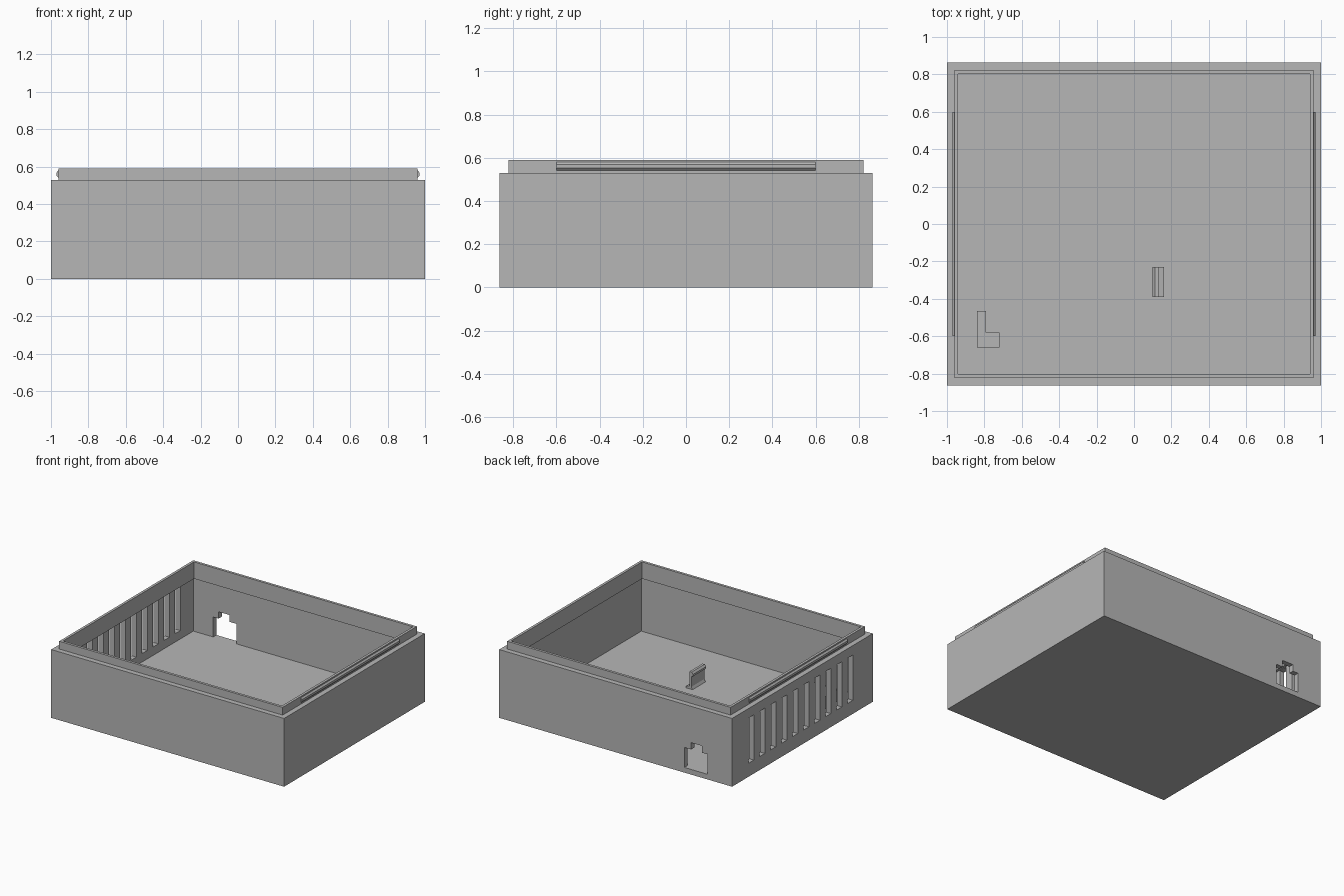
import bpy
import bmesh
from mathutils import Vector

old = bpy.data.objects.get("Cube")
if old:
    bpy.data.objects.remove(old, do_unlink=True)

grey = bpy.data.materials.new("plain grey")
grey.use_nodes = True
COLOUR = (0.47, 0.47, 0.47, 1)
grey.diffuse_color = COLOUR
grey.node_tree.nodes["Principled BSDF"].inputs["Base Color"].default_value = COLOUR

HALF_X, HALF_Y, HEIGHT = 1.0, 0.863, 0.53
WALL, LIP, LIP_LOW, LIP_TOP = 0.04, 0.02, 0.46, 0.59


def add_prism(bm, profile, start, sweep):
    """Sweep a flat outline along a vector; start maps 2D points to 3D."""
    face = bm.faces.new([bm.verts.new(start(a, b)) for a, b in profile])
    out = bmesh.ops.extrude_face_region(bm, geom=[face])
    moved = [v for v in out["geom"] if isinstance(v, bmesh.types.BMVert)]
    bmesh.ops.translate(bm, verts=moved, vec=Vector(sweep))


def add_box(bm, x, y, z):
    outline = [(x[0], y[0]), (x[1], y[0]), (x[1], y[1]), (x[0], y[1])]
    add_prism(bm, outline, lambda a, b: (a, b, z[0]), (0, 0, z[1] - z[0]))


def finish(name, bm):
    bmesh.ops.recalc_face_normals(bm, faces=bm.faces[:])
    mesh = bpy.data.meshes.new(name)
    bm.to_mesh(mesh)
    bm.free()
    mesh.materials.append(grey)
    obj = bpy.data.objects.new(name, mesh)
    bpy.context.collection.objects.link(obj)
    return obj


def centred_box(name, inset, low, high):
    bm = bmesh.new()
    x, y = HALF_X - inset, HALF_Y - inset
    add_box(bm, (-x, x), (-y, y), (low, high))
    return finish(name, bm)


def cut(target, cutter):
    """Subtract the cutter, bake the result and discard the cutter."""
    cutter.hide_render = True
    mod = target.modifiers.new("cut", "BOOLEAN")
    mod.operation = "DIFFERENCE"
    mod.solver = "EXACT"
    mod.object = cutter
    bpy.context.view_layer.objects.active = target
    bpy.ops.object.modifier_apply(modifier=mod.name)
    bpy.data.objects.remove(cutter, do_unlink=True)


# Open tray
tray = centred_box("tray", 0, 0, HEIGHT)
cut(tray, centred_box("cavity_cutter", WALL, WALL, 1))

# Row of ventilation slots in one side wall
bm = bmesh.new()
for i in range(10):
    y = 0.63 - i * 0.135
    add_box(bm, (-1.1, -0.9), (y - 0.034, y + 0.034), (0.105, 0.456))
cut(tray, finish("slot_cutter", bm))

# Stepped socket opening in the back wall
bm = bmesh.new()
opening = [(-0.79, WALL), (-0.59, WALL), (-0.59, 0.195), (-0.648, 0.195),
           (-0.648, 0.248), (-0.743, 0.248), (-0.743, 0.195), (-0.79, 0.195)]
add_prism(bm, opening, lambda a, b: (a, 0.8, b), (0, 0.2, 0))
cut(tray, finish("socket_cutter", bm))

# Raised inner lip
lip = centred_box("lip", WALL, LIP_LOW, LIP_TOP)
cut(lip, centred_box("lip_cutter", WALL + LIP, 0.3, 1))

# Snap ridges on the two sides of the lip
for name, side in (("left_snap_ridge", 1), ("right_snap_ridge", -1)):
    bm = bmesh.new()
    ridge = [(0.955, 0.535), (0.971, 0.552), (0.971, 0.568), (0.955, 0.585)]
    add_prism(bm, ridge, lambda a, b: (side * a, -0.6, b), (0, 1.2, 0))
    finish(name, bm)

# Hooked clip standing on the floor
bm = bmesh.new()
hook = [(0.105, WALL), (0.16, WALL), (0.16, 0.055), (0.131, 0.06), (0.131, 0.175),
        (0.112, 0.175), (0.1, 0.16), (0.1, 0.145), (0.115, 0.14), (0.115, 0.06)]
add_prism(bm, hook, lambda a, b: (a, -0.39, b), (0, 0.16, 0))
finish("floor_clip", bm)

# Corner support on the floor
bm = bmesh.new()
support = [(-0.84, -0.66), (-0.72, -0.66), (-0.72, -0.58), (-0.79, -0.58),
           (-0.79, -0.465), (-0.84, -0.465)]
add_prism(bm, support, lambda a, b: (a, b, WALL), (0, 0, 0.09))
finish("corner_support", bm)
